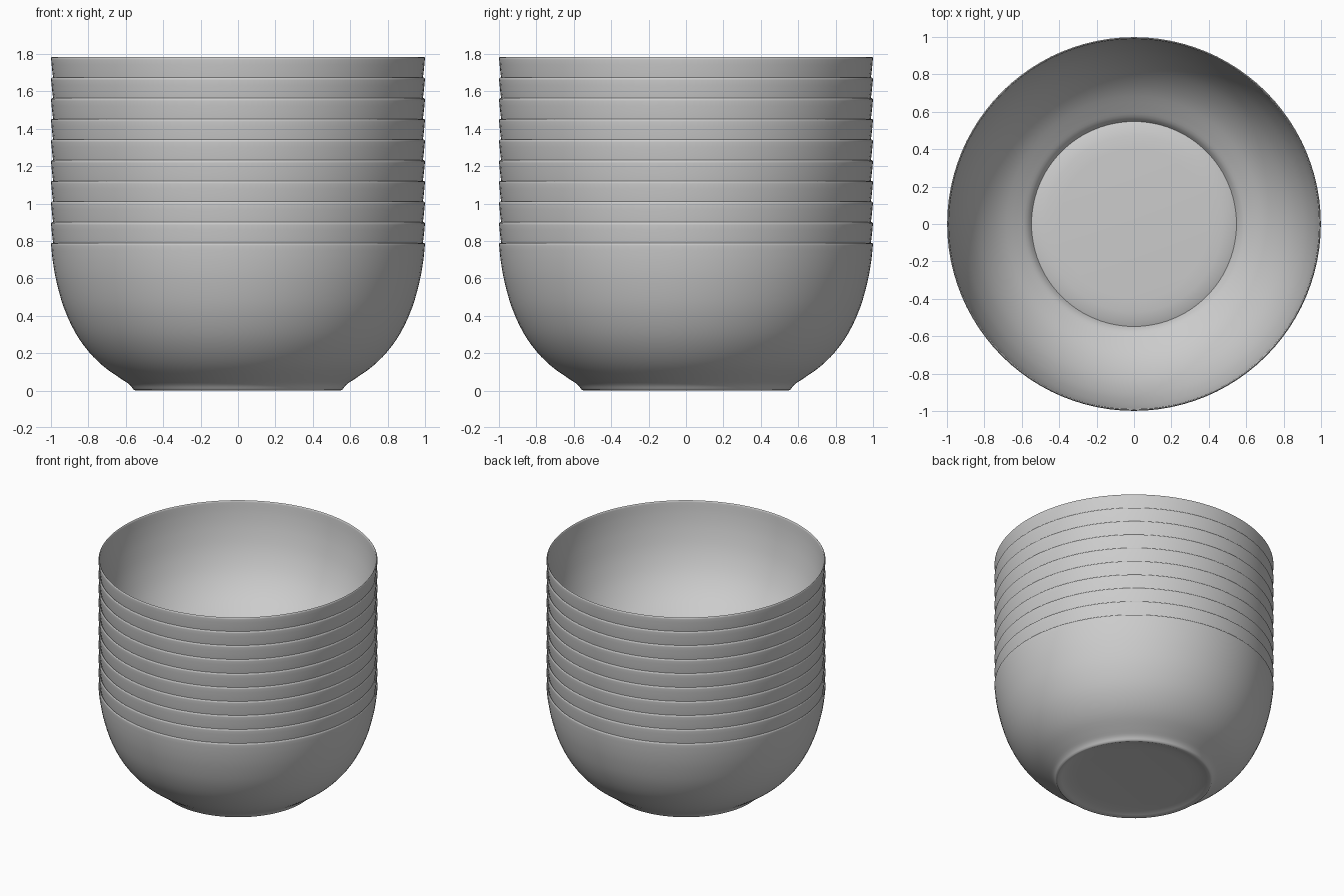
import bpy, bmesh, math
from mathutils import Vector

if "Cube" in bpy.data.objects:
    bpy.data.objects.remove(bpy.data.objects["Cube"])

COUNT, STEP, SEGS, WALL = 10, 0.1105, 96, 0.011


def smooth_path(pts, n=3):
    """Catmull-Rom curve through the points."""
    p = [Vector(q) for q in pts]
    p = [2 * p[0] - p[1]] + p + [2 * p[-1] - p[-2]]
    out = []
    for a, b, c, d in zip(p, p[1:], p[2:], p[3:]):
        for k in range(n):
            t = k / n
            out.append(0.5 * (2 * b + (c - a) * t + (2 * a - 5 * b + 4 * c - d) * t * t
                              + (3 * b - a - 3 * c + d) * t ** 3))
    return out + [p[-2]]


def inset(path, dist):
    """Offset a profile towards the inside of the bowl."""
    out = []
    for i, q in enumerate(path):
        d = (path[min(i + 1, len(path) - 1)] - path[max(i - 1, 0)]).normalized()
        out.append(q + Vector((-d.y, d.x)) * dist)
    return out


# Outer profile: slightly raised base, foot, then curved wall (radius, height)
base = [Vector(q) for q in [(0, 0.022), (0.40, 0.022), (0.47, 0.018), (0.52, 0.009), (0.545, 0.0)]]
wall = smooth_path([(0.557, 0.003), (0.58, 0.032), (0.63, 0.066), (0.72, 0.13), (0.80, 0.21),
                    (0.87, 0.31), (0.93, 0.44), (0.97, 0.58), (0.99, 0.69), (0.999, 0.775)])
rim = [Vector((0.9985, 0.785)), Vector((0.994, 0.79)), Vector((0.989, 0.785))]
profile = base + wall + rim + inset(wall, WALL)[::-1] + inset(base, WALL)[:-1][::-1]
profile[-1].x = 0

# Lathe one bowl
bm = bmesh.new()
verts = [bm.verts.new((q.x, 0, q.y)) for q in profile]
edges = [bm.edges.new(pair) for pair in zip(verts, verts[1:])]
bmesh.ops.spin(bm, geom=verts + edges, cent=(0, 0, 0), axis=(0, 0, 1),
               angle=math.tau, steps=SEGS, use_duplicate=False)
bmesh.ops.remove_doubles(bm, verts=bm.verts, dist=1e-5)
bmesh.ops.recalc_face_normals(bm, faces=bm.faces)
mesh = bpy.data.meshes.new("bowl")
bm.to_mesh(mesh)
bm.free()

# Stack of nested bowls
for i in range(COUNT):
    bowl = bpy.data.objects.new(f"bowl_{i + 1}", mesh)
    bowl.location.z = i * STEP
    bpy.context.collection.objects.link(bowl)
bpy.context.view_layer.objects.active = bowl
bowl.select_set(True)
bpy.ops.object.shade_smooth_by_angle(angle=math.radians(50))
